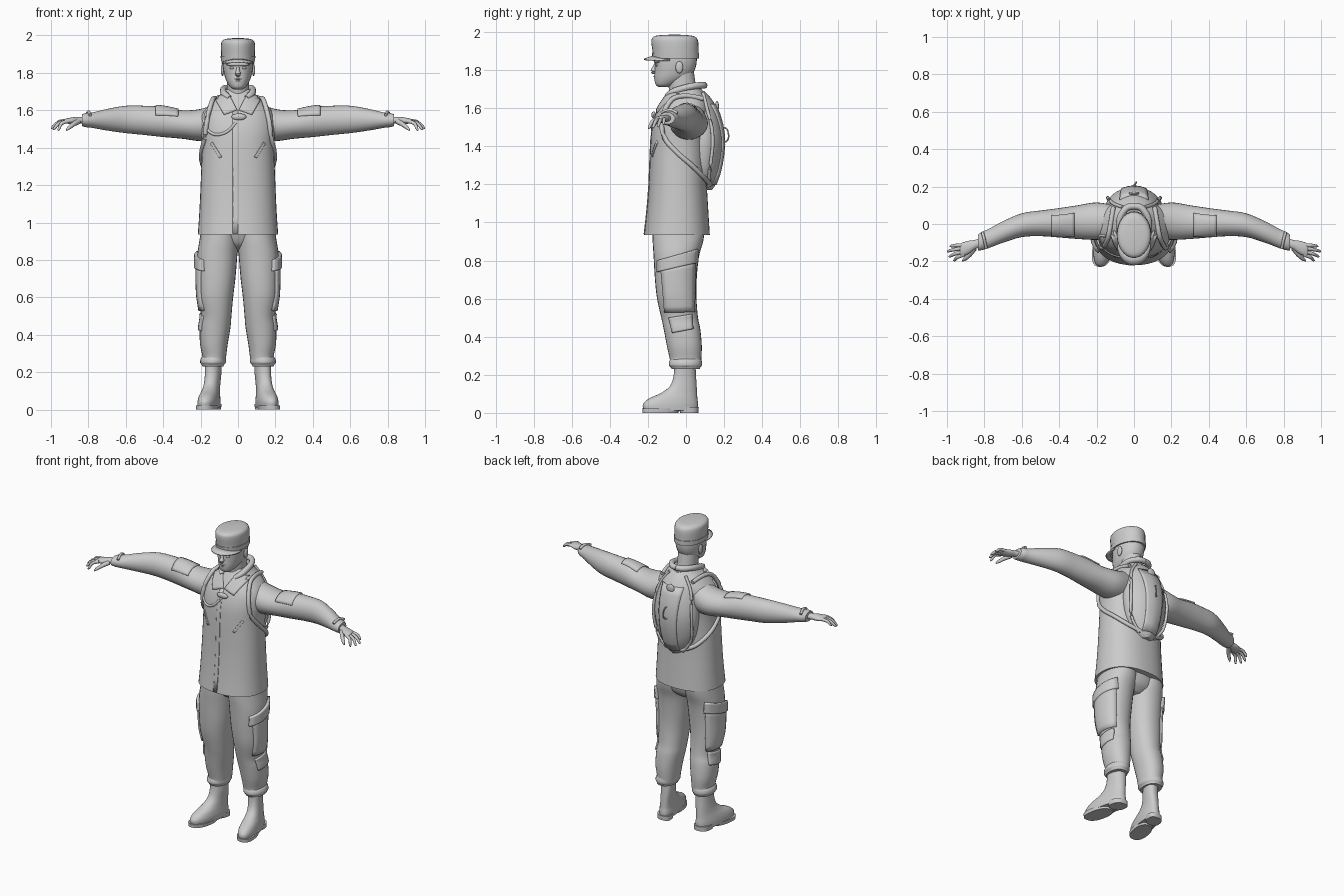
import bpy, bmesh, math
from mathutils import Vector
from mathutils.bvhtree import BVHTree

cube = bpy.data.objects.get("Cube")
if cube:
    bpy.data.objects.remove(cube, do_unlink=True)

grey = bpy.data.materials.new("plain_grey")
grey.use_nodes = True
grey.diffuse_color = (0.6, 0.6, 0.6, 1)
grey.node_tree.nodes["Principled BSDF"].inputs["Base Color"].default_value = grey.diffuse_color
SIDES = (("left", 1), ("right", -1))
trees = {}


def finish(name, bm, angle=40, thick=0):
    bmesh.ops.recalc_face_normals(bm, faces=bm.faces)
    trees[name] = BVHTree.FromBMesh(bm)
    mesh = bpy.data.meshes.new(name)
    bm.to_mesh(mesh)
    bm.free()
    mesh.materials.append(grey)
    ob = bpy.data.objects.new(name, mesh)
    bpy.context.collection.objects.link(ob)
    if thick:
        mod = ob.modifiers.new("thickness", "SOLIDIFY")
        mod.thickness, mod.offset = thick, 0
    bpy.ops.object.select_all(action="DESELECT")
    ob.select_set(True)
    bpy.context.view_layer.objects.active = ob
    bpy.ops.object.shade_smooth_by_angle(angle=math.radians(angle))
    return ob


def spline(rings, sub):
    """Smooth path through a list of equal-length vectors."""
    r = [Vector(x) for x in rings]
    out = []
    for i in range(len(r) - 1):
        a, b, c, d = r[max(i - 1, 0)], r[i], r[i + 1], r[min(i + 2, len(r) - 1)]
        for k in range(sub):
            t = k / sub
            out.append(0.5 * (2 * b + (c - a) * t + (2 * a - 5 * b + 4 * c - d) * t * t
                              + (3 * b - a - 3 * c + d) * t ** 3))
    return out + [r[-1]]


def loft(name, axis, rings, s=1, power=2.0, shear=0, n=28, sub=4):
    """Skin oval rings (position, low a, high a, low b, high b) along z or x."""
    bm = bmesh.new()
    loops = []
    for t, a0, a1, b0, b1 in spline(rings, sub):
        loop = []
        for k in range(n):
            c, q = math.cos(math.tau * k / n), math.sin(math.tau * k / n)
            a = (a0 + a1) / 2 + (a1 - a0) / 2 * math.copysign(abs(c) ** (2 / power), c)
            b = (b0 + b1) / 2 + (b1 - b0) / 2 * math.copysign(abs(q) ** (2 / power), q)
            p = (s * (a - shear * b), b, t) if axis == "z" else (s * t, a, b)
            loop.append(bm.verts.new(p))
        loops.append(loop)
    for lo, hi in zip(loops, loops[1:]):
        for k in range(n):
            bm.faces.new((lo[k], lo[k - 1], hi[k - 1], hi[k]))
    bm.faces.new(loops[0])
    bm.faces.new(loops[-1])
    return finish(name, bm)


def tube(name, points, radii, s=1, n=10, sub=4):
    """Round tube with a changing radius and rounded tip."""
    path = spline([(s * p[0], p[1], p[2], r) for p, r in zip(points, radii)], sub)
    bm = bmesh.new()
    loops = []
    for i, p in enumerate(path):
        d = (path[min(i + 1, len(path) - 1)].xyz - path[max(i - 1, 0)].xyz).normalized()
        u = d.orthogonal() if abs(d.z) > 0.95 else d.cross(Vector((0, 0, 1)))
        u.normalize()
        v = d.cross(u)
        loops.append([bm.verts.new(p.xyz + p.w * (u * math.cos(math.tau * k / n)
                      + v * math.sin(math.tau * k / n))) for k in range(n)])
    for lo, hi in zip(loops, loops[1:]):
        for k in range(n):
            bm.faces.new((lo[k], lo[k - 1], hi[k - 1], hi[k]))
    bm.faces.new(loops[0])
    bm.faces.new(loops[-1])
    return finish(name, bm, 60)


def project(target, p, d):
    hit = trees[target].ray_cast(Vector(p) - 2 * Vector(d), Vector(d))[0]
    return hit if hit else None


def patch(name, target, corners, d, thick=0.012, s=1, n=8):
    """Cloth plate lying on another part, projected along direction d."""
    c = [Vector((s * x, y, z)) for x, y, z in corners]
    d = Vector((s * d[0], d[1], d[2])).normalized()
    bm = bmesh.new()
    grid = {}
    for i in range(n + 1):
        for j in range(n + 1):
            p = c[0].lerp(c[1], i / n).lerp(c[3].lerp(c[2], i / n), j / n)
            hit = project(target, p, d)
            if hit:
                grid[i, j] = bm.verts.new(hit)
    for i in range(n):
        for j in range(n):
            quad = [grid.get(k) for k in ((i, j), (i + 1, j), (i + 1, j + 1), (i, j + 1))]
            if all(quad):
                bm.faces.new(quad)
    return finish(name, bm, thick=thick)


def ball(name, centre, size, s=1):
    bm = bmesh.new()
    bmesh.ops.create_uvsphere(bm, u_segments=16, v_segments=10, radius=1)
    bmesh.ops.scale(bm, vec=size, verts=bm.verts)
    bmesh.ops.translate(bm, vec=(s * centre[0], centre[1], centre[2]), verts=bm.verts)
    return finish(name, bm, 60)


# Jacket body and hidden hips
body = [(.935, .215, -.22, .125), (1.05, .207, -.207, .118), (1.2, .2, -.195, .11),
        (1.4, .193, -.187, .11), (1.5, .2, -.178, .12), (1.58, .19, -.155, .125),
        (1.64, .145, -.12, .115), (1.68, .1, -.095, .095), (1.71, .075, -.075, .075)]
loft("jacket", "z", [(z, -w, w, f, b) for z, w, f, b in body], power=2.3, n=40)
loft("trouser_seat", "z", [(z, -w, w, -w * .85, w * .5) for z, w in
                           ((.84, .06), (.88, .15), (.95, .19))])

# Neck, head and face
loft("neck", "z", [(1.62, -.062, .062, -.08, .07), (1.7, -.06, .06, -.09, .055),
                   (1.8, -.06, .06, -.1, .04)])
skull = [(1.712, .024, -.145, -.085), (1.725, .042, -.16, -.055), (1.755, .061, -.166, .005),
         (1.79, .073, -.165, .04), (1.84, .081, -.164, .056), (1.9, .081, -.16, .055)]
loft("head", "z", [(z, -w, w, f, b) for z, w, f, b in skull], power=2.15)
tube("nose", [(0, -.158, 1.838), (0, -.168, 1.81), (0, -.17, 1.793), (0, -.16, 1.786)],
     [.006, .011, .016, .006])
ball("upper_lip", (0, -.158, 1.767), (.022, .012, .006))
ball("lower_lip", (0, -.157, 1.757), (.018, .012, .006))
ball("brow", (0, -.148, 1.845), (.062, .02, .011))
for side, s in SIDES:
    ball(side + "_ear", (.083, -.035, 1.815), (.009, .02, .032), s)
    ball(side + "_eye", (.031, -.153, 1.826), (.015, .009, .007), s)

# Cap with band and curved brim
loft("cap_crown", "z", [(1.862, -.088, .088, -.172, .065), (1.9, -.09, .09, -.176, .066),
                        (1.95, -.091, .091, -.182, .064), (1.972, -.084, .084, -.175, .052),
                        (1.982, -.062, .062, -.15, .025), (1.986, -.02, .02, -.09, -.03)])
loft("cap_band", "z", [(1.86, -.091, .091, -.176, .069), (1.89, -.093, .093, -.179, .069)])
bm = bmesh.new()
rows = []
for k in range(17):
    a = math.radians(-75 + 150 * k / 16)
    reach = .045 * math.cos(a * 1.15)
    rows.append([bm.verts.new(((.085 + r) * math.sin(a), -.055 - (.12 + r) * math.cos(a),
                               1.872 - .35 * r - .02 * math.sin(a) ** 2))
                 for r in (-.005, reach / 2, reach)])
for p, q in zip(rows, rows[1:]):
    for k in range(2):
        bm.faces.new((p[k], p[k + 1], q[k + 1], q[k]))
finish("cap_brim", bm, thick=.008)

# Seams and details on the jacket front
FRONT, DOWN, IN = (0, 1, 0), (0, 0, -1), (-1, 0, 0)
patch("front_placket", "jacket", [(-.028, 0, .94), (.0, 0, .94), (.0, 0, 1.6), (-.028, 0, 1.6)],
      FRONT, .006)
for side, s in SIDES:
    patch(side + "_lapel", "jacket", [(.005, 0, 1.6), (.075, 0, 1.575), (.125, 0, 1.665),
                                      (.05, 0, 1.69)], FRONT, .018, s)
    patch(side + "_chest_pocket", "jacket", [(.085, 0, 1.35), (.1, 0, 1.345), (.145, 0, 1.42),
                                             (.135, 0, 1.43)], FRONT, .008, s)
    tube(side + "_collar", [(.045, -.1, 1.665), (.075, -.06, 1.69), (.075, .03, 1.715),
                            (.04, .085, 1.72), (0, .095, 1.72)], [.014, .018, .018, .018, .018], s)
tube("chest_cord", [project("jacket", (x, 0, z), FRONT) for x, z in
                    ((-.15, 1.62), (-.185, 1.57), (-.165, 1.5), (-.12, 1.47),
                     (-.06, 1.485), (-.01, 1.535))], [.008] * 6)
ball("chest_clasp", (.005, -.17, 1.565), (.04, .012, .018))

# Sleeves, hands, legs and boots
sleeve = [(.1, -.08, .1, 1.44, 1.64), (.2, -.085, .115, 1.435, 1.607),
          (.3, -.08, .1, 1.448, 1.6), (.4, -.072, .085, 1.457, 1.618),
          (.5, -.065, .072, 1.468, 1.624), (.6, -.07, .057, 1.478, 1.624),
          (.7, -.1, .015, 1.492, 1.607), (.78, -.13, -.028, 1.506, 1.588),
          (.815, -.14, -.043, 1.51, 1.585), (.835, -.142, -.058, 1.516, 1.578)]
palm = [(.81, -.12, -.07, 1.53, 1.565), (.85, -.135, -.085, 1.528, 1.565),
        (.885, -.16, -.09, 1.525, 1.562), (.92, -.172, -.1, 1.53, 1.556), (.93, -.165, -.11, 1.535, 1.55)]
leg = [(.97, .0, .195, -.175, .1), (.9, -.002, .207, -.175, .09), (.82, .004, .218, -.17, .068),
       (.7, .014, .218, -.163, .056), (.6, .026, .214, -.152, .055), (.5, .035, .198, -.13, .063),
       (.44, .04, .205, -.117, .075), (.35, .055, .203, -.1, .083), (.28, .064, .19, -.085, .08),
       (.255, .068, .2, -.087, .08), (.23, .078, .19, -.075, .072)]
boot = [(.012, .088, .195, -.222, .062), (.045, .086, .195, -.226, .064),
        (.075, .09, .19, -.195, .06), (.105, .094, .182, -.13, .058),
        (.14, .094, .177, -.085, .056), (.19, .09, .174, -.066, .053), (.25, .09, .174, -.062, .05)]
fingers = [(-.112, -.118, .985, 1.515), (-.128, -.145, 1.0, 1.502),
           (-.146, -.172, .99, 1.497), (-.162, -.193, .966, 1.493)]
for side, s in SIDES:
    loft(side + "_sleeve", "x", sleeve, s)
    tube(side + "_cuff_tab", [(.79, -.13, 1.575), (.8, -.085, 1.592), (.81, -.045, 1.575)], [.008] * 3, s)
    loft(side + "_palm", "x", palm, s)
    for i, (y0, y1, x, z) in enumerate(fingers):
        mid = ((x + .91) / 2 + .005, (y0 + y1) / 2, (z + 1.55) / 2 + .008)
        tube(f"{side}_finger_{i}", [(.905, y0, 1.543), mid, (x - .008, y1, z + .006), (x, y1 - .002, z)],
             [.0105, .0095, .007, .002], s)
    tube(side + "_thumb", [(.855, -.13, 1.54), (.88, -.165, 1.525), (.905, -.188, 1.505),
                           (.918, -.197, 1.492)], [.016, .0125, .0095, .003], s)
    patch(side + "_sleeve_patch", "%s_sleeve" % side,
          [(.32, -.06, 1.56), (.44, -.055, 1.56), (.44, .02, 1.65), (.32, .02, 1.65)],
          (0, .6, -1), .016, s)
    loft(side + "_trouser_leg", "z", leg, s, power=2.2)
    loft(side + "_trouser_cuff", "z", [(.238, .075, .192, -.078, .074), (.25, .066, .202, -.09, .083),
                                       (.27, .064, .2, -.088, .083), (.285, .07, .19, -.08, .078)], s)
    name = side + "_trouser_leg"
    patch(side + "_cargo_pocket", name, [(0, -.11, .53), (0, .04, .53), (0, .045, .8), (0, -.13, .76)],
          IN, .02, s)
    patch(side + "_cargo_flap", name, [(0, -.145, .74), (0, .052, .79), (0, .055, .86), (0, -.145, .8)],
          IN, .034, s)
    patch(side + "_calf_patch", name, [(0, -.07, .42), (0, .035, .44), (0, .03, .52), (0, -.09, .5)],
          IN, .018, s)
    loft(side + "_boot", "z", boot, s, power=2.3, shear=.17)
    loft(side + "_sole", "z", [(0, .088, .198, -.228, -.04), (.022, .086, .2, -.23, -.03)],
         s, power=2.4, shear=.17)
    loft(side + "_heel", "z", [(0, .095, .19, -.03, .066), (.03, .093, .192, -.04, .067)],
         s, power=2.6, shear=.17)

# Backpack, straps and fittings
pack = [(1.17, .035, .09, .135), (1.2, .075, .07, .155), (1.28, .125, .05, .182), (1.4, .15, .04, .2),
        (1.5, .145, .04, .193), (1.6, .12, .04, .163), (1.66, .09, .04, .125), (1.69, .05, .05, .095)]
loft("backpack", "z", [(z, -w, w, f - .05, b) for z, w, f, b in pack], power=1.8)
BACK = (0, -1, 0)
patch("pack_spine_panel", "backpack", [(-.05, 0, 1.2), (.05, 0, 1.2), (.075, 0, 1.62), (-.075, 0, 1.62)],
      BACK, .012)
ball("pack_button", (0, .163, 1.61), (.028, .01, .028))
tube("pack_loop", [(0, .19, 1.5), (.008, .215, 1.49), (.012, .224, 1.45), (.004, .212, 1.425),
                   (-.01, .2, 1.43)], [.004] * 5)
for side, s in SIDES:
    tube(side + "_pack_strap", [(.05, .125, 1.2), (.13, .095, 1.235), (.185, .03, 1.3), (.195, -.05, 1.37),
                                (.178, -.115, 1.45), (.165, -.125, 1.55), (.14, -.075, 1.645),
                                (.125, .0, 1.665), (.11, .09, 1.65)], [.013] * 9, s)
    tube(side + "_pack_piping", [(.06, .12, 1.19), (.125, .125, 1.28), (.14, .14, 1.4), (.135, .135, 1.5),
                                 (.112, .11, 1.6), (.06, .09, 1.68)], [.009] * 6, s)
